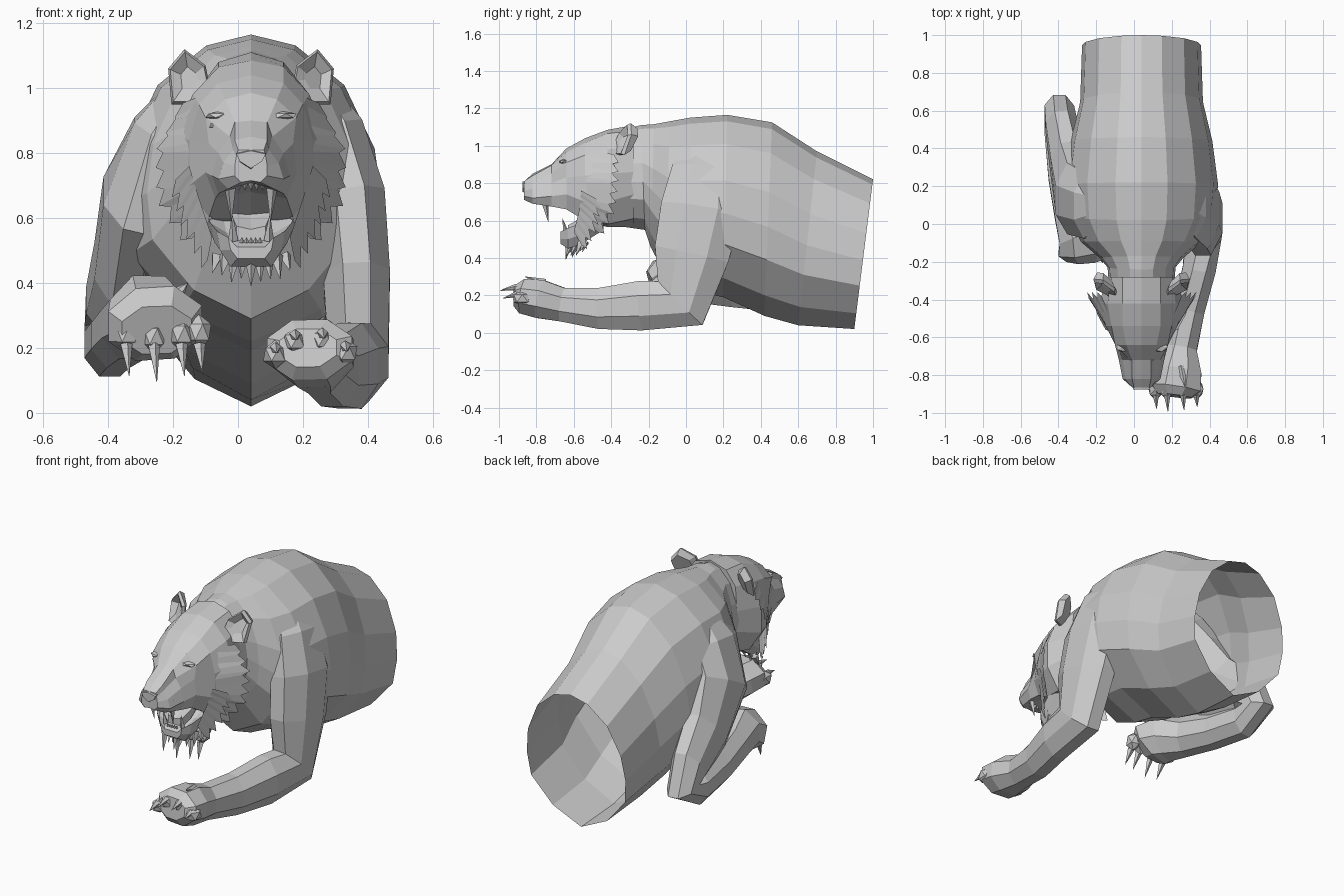
import bpy, bmesh, math, random
from mathutils import Vector, Matrix

if "Cube" in bpy.data.objects:
    bpy.data.objects.remove(bpy.data.objects["Cube"])

CX = 0.04  # symmetry line of head and torso
random.seed(3)


def finish(bm, name, fix=True):
    if fix:
        bmesh.ops.recalc_face_normals(bm, faces=bm.faces)
    me = bpy.data.meshes.new(name)
    bm.to_mesh(me)
    bm.free()
    ob = bpy.data.objects.new(name, me)
    bpy.context.collection.objects.link(ob)
    return ob


def loft(name, rings, cap_start=True, cap_end=True):
    bm = bmesh.new()
    vs = [[bm.verts.new(p) for p in r] for r in rings]
    n = len(rings[0])
    for a, b in zip(vs, vs[1:]):
        for i in range(n):
            j = (i + 1) % n
            bm.faces.new((a[i], a[j], b[j], b[i]))
    if cap_start:
        bm.faces.new(vs[0])
    if cap_end:
        bm.faces.new(vs[-1])
    return finish(bm, name)


def mirror_ring(half):
    """half: (dx, y, z) from top to bottom, first and last on the centre line"""
    return ([(CX + x, y, z) for x, y, z in half] +
            [(CX - x, y, z) for x, y, z in half[-2:0:-1]])


def tube(name, path, sides=8):
    """path: (x, y, z, side radius, depth radius)"""
    pts = [Vector(p[:3]) for p in path]
    rings = []
    for k, p in enumerate(path):
        t = (pts[min(k + 1, len(pts) - 1)] - pts[max(k - 1, 0)]).normalized()
        s = Vector((1, 0, 0))
        s = (s - t * s.dot(t)).normalized()
        u = t.cross(s)
        ring = []
        for i in range(sides):
            a = 2 * math.pi * (i + 0.5) / sides
            ring.append(pts[k] + (s * p[3] * math.cos(a) + u * p[4] * math.sin(a)) * 1.06)
        rings.append(ring)
    return loft(name, rings)


def spikes(name, items, sides=4):
    """items: (base, tip, radius)"""
    bm = bmesh.new()
    for base, tip, r in items:
        b, t = Vector(base), Vector(tip)
        m = Matrix.Translation((b + t) / 2) @ (t - b).to_track_quat('Z', 'Y').to_matrix().to_4x4()
        bmesh.ops.create_cone(bm, cap_ends=True, segments=sides, radius1=r, radius2=0.001,
                              depth=(t - b).length, matrix=m)
    return finish(bm, name)


def blobs(name, items):
    """items: (centre, scale)"""
    bm = bmesh.new()
    for c, s in items:
        bmesh.ops.create_icosphere(bm, subdivisions=1, radius=1,
                                   matrix=Matrix.Translation(c) @ Matrix.Diagonal((*s, 1)))
    return finish(bm, name)


def both(pts):
    return [(CX + s * x, y, z) for s in (1, -1) for x, y, z in pts]


# Torso: open at the rear, tapering into the chest and neck
shape = [(0, 1), (0.34, 0.93), (0.71, 0.68), (0.94, 0.28), (1, -0.08), (0.95, -0.42), (0.55, -0.79), (0, -1)]
torso = [  # y top, y bottom, z top, z bottom, half width
    (1.0, 0.9, 0.82, 0.02, 0.315), (0.7, 0.6, 0.97, 0.04, 0.325), (0.46, 0.42, 1.125, 0.09, 0.375),
    (0.22, 0.2, 1.165, 0.19, 0.405), (0.02, 0.06, 1.15, 0.22, 0.39), (-0.09, -0.1, 1.13, 0.29, 0.32),
    (-0.17, -0.19, 1.115, 0.46, 0.22), (-0.24, -0.22, 1.11, 0.55, 0.18), (-0.36, -0.36, 1.08, 0.57, 0.17)]
rings = []
for yt, yb, zt, zb, w in torso:
    half = []
    for u, v in shape:
        f = (v + 1) / 2
        half.append((u * w, yb + (yt - yb) * f, zb + (zt - zb) * f))
    rings.append(mirror_ring(half))
loft("torso", rings, cap_start=False, cap_end=False)

# Head: skull, brow, muzzle
head = [
    (-0.28, (0, 1.11), (.1, 1.08), (.16, 1.0), (.17, .86), (.17, .74), (.12, .61), (0, .565)),
    (-0.42, (0, 1.085), (.1, 1.065), (.18, .98), (.23, .85), (.23, .70), (.15, .58), (0, .565)),
    (-0.54, (0, 1.04), (.1, 1.015), (.16, .95), (.19, .84), (.19, .70), (.13, .60), (0, .60)),
    (-0.64, (0, .985), (.08, .965), (.14, .91), (.13, .83), (.14, .74), (.11, .66), (0, .68)),
    (-0.72, (0, .90), (.05, .895), (.065, .85), (.10, .80), (.12, .73), (.10, .675), (0, .70)),
    (-0.82, (0, .85), (.05, .84), (.055, .81), (.085, .77), (.10, .72), (.07, .69), (0, .71)),
    (-0.865, (0, .81), (.04, .81), (.045, .79), (.05, .76), (.05, .73), (.03, .71), (0, .715))]
loft("head", [mirror_ring([(x, r[0], z) for x, z in r[1:]]) for r in head])

# Lower jaw, tongue
jaw = [(-0.44, .16, .66, .55), (-0.56, .125, .575, .475), (-0.63, .105, .55, .45), (-0.67, .07, .53, .475)]
loft("lower_jaw", [mirror_ring([(0, y, t - .02), (w * .6, y, t - .02), (w, y, t + .01),
                                (w * .9, y, (t + b) / 2), (w * .6, y, b), (0, y, b)])
                   for y, w, t, b in jaw])
loft("tongue", [mirror_ring([(0, y, z + .01), (w, y, z + .02), (w, y, z - .03), (0, y, z - .03)])
                for y, w, z in [(-.5, .06, .64), (-.57, .06, .59), (-.63, .045, .555)]])

# Nose, eyes and brows
loft("nose", [mirror_ring([(0, y, .815 + d), (.045, y, .805 + d), (.035, y, .775), (0, y, .745 - d)])
              for y, d in [(-.82, .005), (-.875, -.008)]])
blobs("eyes", [(p, (.026, .014, .012)) for p in both([(.105, -.655, .885)])])
blobs("brows", [(p, (.05, .03, .014)) for p in both([(.095, -.65, .915)])])
blobs("whisker_pads", [(p, (.052, .065, .042)) for p in both([(.052, -.785, .737)])])

# Teeth
teeth = []
for s in (1, -1):
    teeth.append(((CX + s * .065, -.755, .70), (CX + s * .06, -.735, .59), .019))
    teeth.append(((CX + s * .055, -.64, .53), (CX + s * .058, -.66, .61), .016))
for i in range(-2, 3):
    teeth.append(((CX + i * .018, -.80, .71), (CX + i * .018, -.80, .685), .01))
    teeth.append(((CX + i * .014, -.655, .525), (CX + i * .014, -.66, .54), .008))
spikes("teeth", teeth)

# Ears: shallow cupped shells
outline = [(.255, 1.06), (.205, 1.12), (.14, 1.07), (.13, 1.02), (.17, .95), (.245, .95)]
for s, side in ((1, "right"), (-1, "left")):
    def ear_ring(k, y):
        return [(CX + s * (.19 + (x - .19) * k), y - (.2 - x) * .45 - (z - 1.03) * -.3,
                 1.03 + (z - 1.03) * k) for x, z in outline]
    loft(side + "_ear", [ear_ring(.7, -.29), ear_ring(1, -.325), ear_ring(.9, -.345), ear_ring(.4, -.32)])


# Cheek ruff: jagged flaring fur sheets, two layers per side
def ruff(name, inner, outer, teeth_count, depth):
    def along(line, f):
        f *= len(line) - 1
        i = min(int(f), len(line) - 2)
        return Vector(line[i]).lerp(Vector(line[i + 1]), f - i)
    bm = bmesh.new()
    for s in (1, -1):
        prev = None
        for k in range(2 * teeth_count + 1):
            f = k / (2 * teeth_count)
            a, b = along(inner, f), along(outer, f)
            if k % 2 == 0:
                b = a.lerp(b, 1 - depth)
            else:
                b.z -= .015
            pair = [bm.verts.new((CX + s * p.x, p.y, p.z)) for p in (a, b)]
            if prev:
                bm.faces.new((prev[0], pair[0], pair[1], prev[1])[::s])
            prev = pair
    return finish(bm, name, False)


ruff("cheek_ruff", [(.17, -.48, .97), (.19, -.54, .82), (.185, -.54, .70), (.12, -.55, .60)],
     [(.22, -.36, .95), (.295, -.36, .82), (.29, -.38, .66), (.20, -.45, .52)], 8, .22)
ruff("jaw_ruff", [(.19, -.56, .76), (.16, -.57, .66), (.12, -.60, .54)],
     [(.25, -.45, .70), (.21, -.47, .57), (.14, -.54, .44)], 6, .3)

# Chin beard
beard = []
for i in range(-4, 5):
    x = i * .026
    y = -.645 + abs(i) * .022
    beard.append(((CX + x, y + .02, .485), (CX + x * 1.15, y - random.uniform(-.01, .02),
                                            .385 + abs(i) * .008 + random.uniform(0, .025)), .022))
spikes("beard", beard, 4)

# Right foreleg: planted and reaching forward
tube("right_foreleg", [
    (.22, .13, 1.0, .06, .10), (.29, .10, .86, .10, .18), (.345, .08, .66, .11, .22),
    (.365, .03, .42, .105, .205), (.37, -.03, .16, .095, .17), (.345, -.24, .145, .09, .135),
    (.29, -.46, .13, .085, .112), (.25, -.66, .15, .085, .092), (.235, -.78, .18, .125, .105),
    (.22, -.87, .195, .135, .095), (.215, -.91, .20, .09, .06)])
toes = [(.115, .205), (.175, .245), (.26, .25), (.33, .21)]
blobs("right_toes", [((x, -.875, z - .025), (.042, .055, .045)) for x, z in toes])
spikes("right_claws", [((x, -.905, z - .005), (x + .005, -1.0 + abs(x - .2) * .25, z - .02), .018) for x, z in toes]
       + [((.25, -.76, .26), (.27, -.86, .30), .03)], 5)

# Left foreleg: elbow drawn back, paw lifted
tube("left_foreleg", [
    (-.15, .10, 1.0, .06, .10), (-.23, .10, .86, .10, .18), (-.31, .14, .66, .11, .22),
    (-.35, .32, .46, .095, .18), (-.385, .52, .34, .085, .13), (-.395, .59, .25, .08, .10),
    (-.395, .48, .21, .08, .10), (-.37, .25, .235, .085, .10), (-.33, .06, .27, .095, .11),
    (-.275, -.06, .295, .13, .13), (-.255, -.13, .275, .15, .12), (-.25, -.18, .255, .11, .08)])
toes = [-.345, -.26, -.175, -.12]
blobs("left_toes", [((x, -.15, .235 + .1 * abs(x + .26)), (.042, .045, .055)) for x in toes])
spikes("left_claws", [((x, -.17, .21), (x + .01, -.205, .095 + .22 * abs(x + .26)), .02) for x in toes]
       + [((-.21, -.08, .34), (-.155, -.11, .40), .04)], 5)
